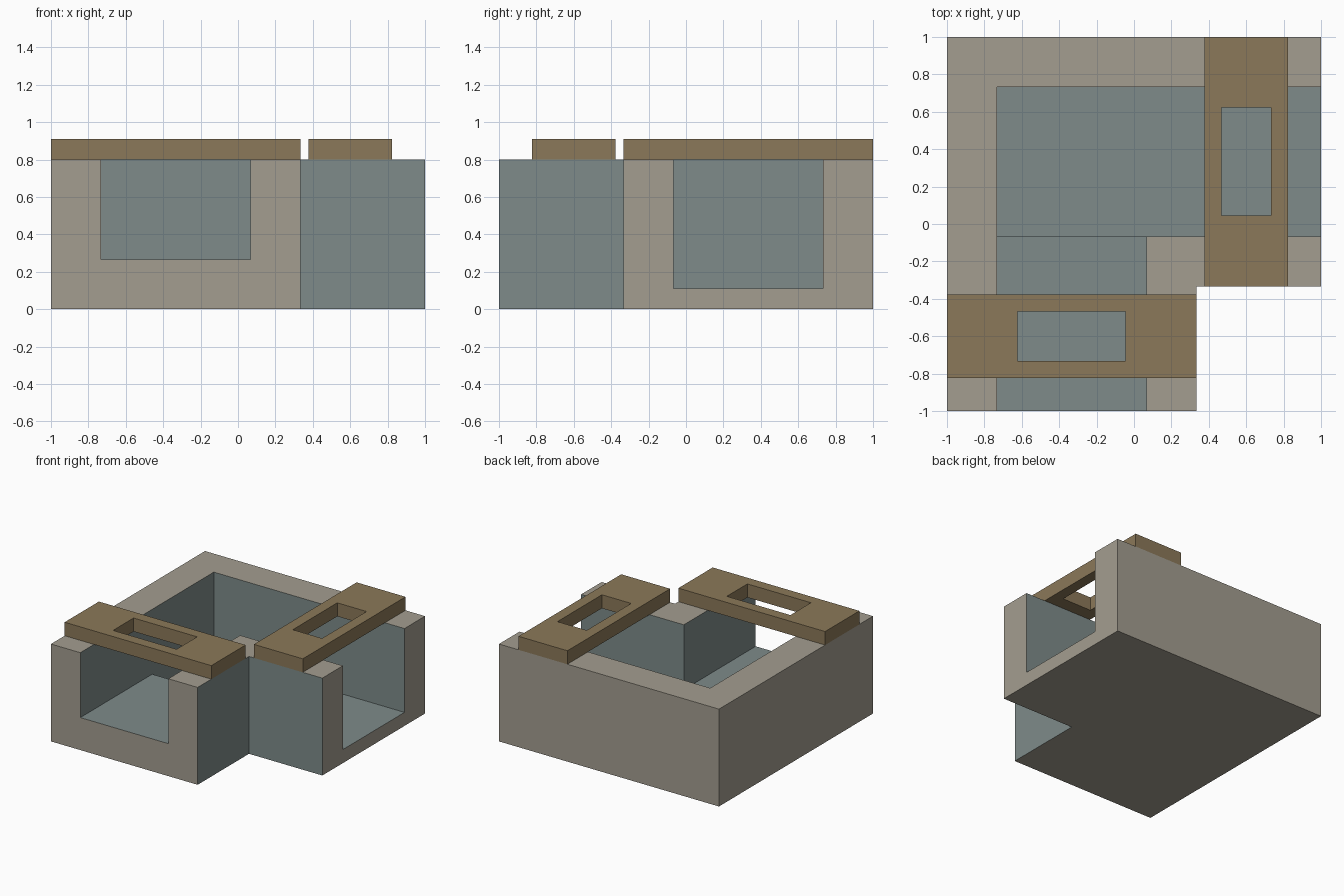
import bpy
import bmesh

if "Cube" in bpy.data.objects:
    bpy.data.objects.remove(bpy.data.objects["Cube"])


def material(name, color):
    m = bpy.data.materials.new(name)
    m.diffuse_color = color
    m.use_nodes = True
    m.node_tree.nodes["Principled BSDF"].inputs["Base Color"].default_value = m.diffuse_color
    return m


stone = material("stone", (0.37, 0.34, 0.28, 1))
cut = material("cut_face", (0.21, 0.26, 0.255, 1))
wood = material("wood", (0.26, 0.19, 0.10, 1))


def box(name, x, y, z, mat):
    """Box from (min, max) ranges on each axis."""
    bm = bmesh.new()
    bmesh.ops.create_cube(bm, size=1)
    for v in bm.verts:
        for i, (lo, hi) in enumerate((x, y, z)):
            v.co[i] = hi if v.co[i] > 0 else lo
    me = bpy.data.meshes.new(name)
    bm.to_mesh(me)
    bm.free()
    me.materials.append(mat)
    ob = bpy.data.objects.new(name, me)
    bpy.context.collection.objects.link(ob)
    return ob


def carve(ob, cutters):
    """Subtract cutters, keeping their material on the new faces."""
    for c in cutters:
        c.hide_render = True
        mod = ob.modifiers.new(c.name, 'BOOLEAN')
        mod.operation = 'DIFFERENCE'
        mod.solver = 'EXACT'
        mod.material_mode = 'TRANSFER'
        mod.object = c
    dg = bpy.context.evaluated_depsgraph_get()
    me = bpy.data.meshes.new_from_object(ob.evaluated_get(dg))
    ob.modifiers.clear()
    ob.data = me
    for c in cutters:
        bpy.data.objects.remove(c)


# Block with corner notch and two open channels meeting inside
block = box("block", (-1, 1), (-1, 1), (0, 0.8), stone)
carve(block, [
    box("corner_notch", (0.3333, 1.2), (-1.2, -0.3333), (-0.2, 1), cut),
    box("front_channel", (-0.7333, 0.0667), (-1.2, 0.3), (0.2667, 1), cut),
    box("side_channel", (-0.7333, 1.2), (-0.0667, 0.7333), (0.1111, 1), cut),
])

# Slotted planks bridging each channel, mirrored over the diagonal
along, across = (-1, 0.3333), (-0.8222, -0.3778)
slot_along, slot_across = (-0.6222, -0.0444), (-0.7333, -0.4667)


def flip(r):
    return (-r[1], -r[0])


for name, mirrored in (("front_plank", False), ("side_plank", True)):
    px, py, sx, sy = along, across, slot_along, slot_across
    if mirrored:
        px, py, sx, sy = flip(py), flip(px), flip(sy), flip(sx)
    plank = box(name, px, py, (0.8, 0.9111), wood)
    carve(plank, [box("slot", sx, sy, (0.7, 1.0), wood)])
